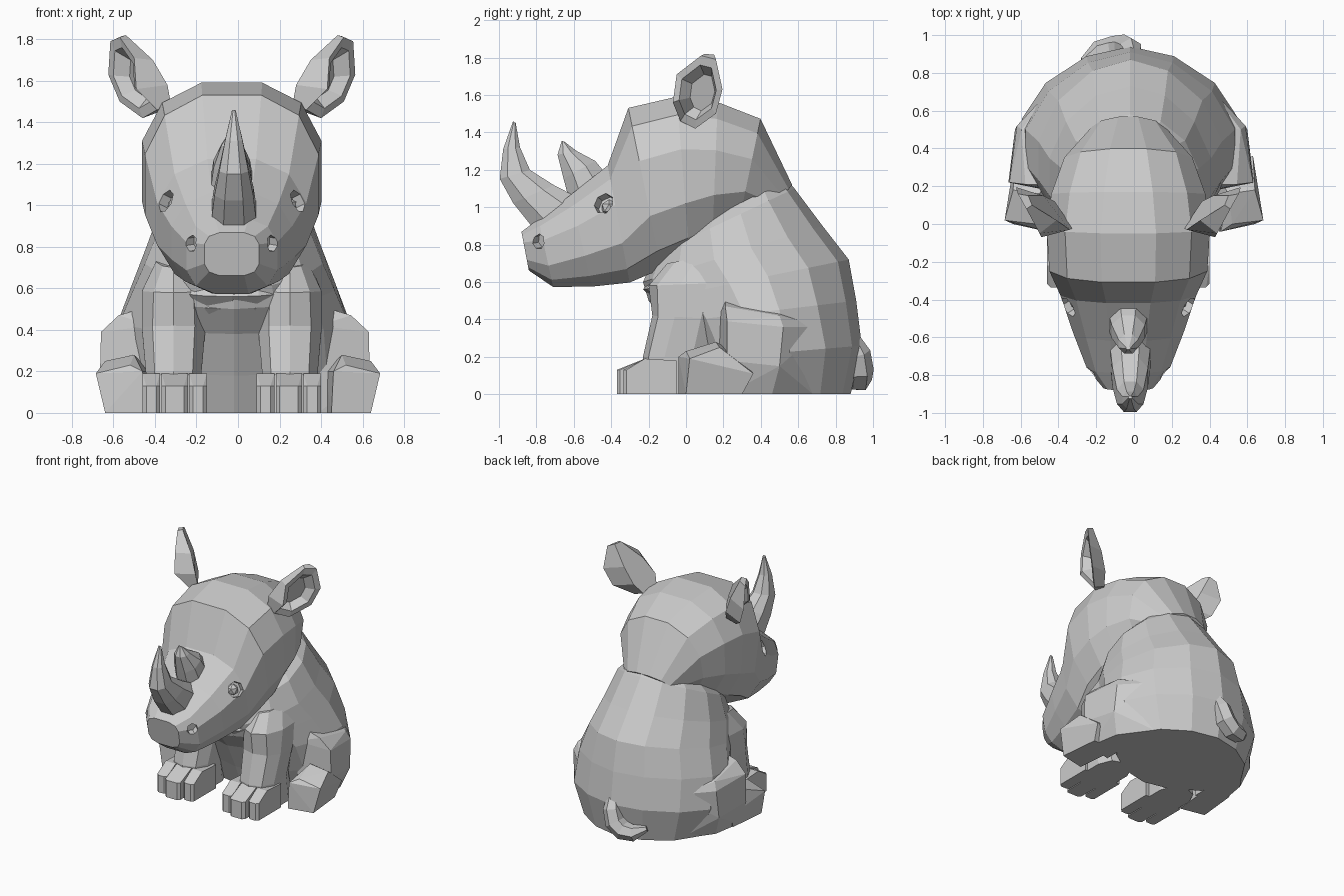
import bpy, bmesh, math
from mathutils import Vector
from mathutils.bvhtree import BVHTree

if "Cube" in bpy.data.objects:
    bpy.data.objects.remove(bpy.data.objects["Cube"])

CX = -0.03  # shared centre line of head and front legs
SIDES = ((1, "right"), (-1, "left"))


def finish(name, bm):
    bmesh.ops.recalc_face_normals(bm, faces=bm.faces)
    me = bpy.data.meshes.new(name)
    bm.to_mesh(me)
    bm.free()
    ob = bpy.data.objects.new(name, me)
    bpy.context.collection.objects.link(ob)
    return ob


def skin(name, rows):
    """Join equal-length rings of points and cap both ends."""
    bm = bmesh.new()
    rings = [[bm.verts.new(p) for p in row] for row in rows]
    n = len(rings[0])
    for r, q in zip(rings, rings[1:]):
        for i in range(n):
            j = (i + 1) % n
            bm.faces.new((r[i], r[j], q[j], q[i]))
    bm.faces.new(rings[0])
    bm.faces.new(rings[-1])
    return finish(name, bm)


def loft(name, sections, n=12, x=0.0, phase=0.0):
    """Each section: (y, z) of one end, (y, z) of the other end, half width, squareness."""
    rows = []
    for y0, z0, y1, z1, w, e in sections:
        a, b = Vector((x, y0, z0)), Vector((x, y1, z1))
        row = []
        for i in range(n):
            t = 2 * math.pi * (i + phase) / n
            c, s = math.cos(t), math.sin(t)
            c = math.copysign(abs(c) ** e, c) if abs(c) > 1e-6 else 0
            s = math.copysign(abs(s) ** e, s) if abs(s) > 1e-6 else 0
            k = 1 / math.cos(math.pi * phase / n) ** e
            row.append((a + b) / 2 + (a - b) / 2 * c * k + Vector((w * s, 0, 0)))
        rows.append(row)
    return skin(name, rows)


def hull(name, pts, side=1, cx=0.0):
    bm = bmesh.new()
    for p in pts:
        bm.verts.new((cx + side * p[0], p[1], p[2]))
    res = bmesh.ops.convex_hull(bm, input=bm.verts)
    bmesh.ops.delete(bm, geom=[v for v in res["geom_interior"] if isinstance(v, bmesh.types.BMVert)],
                     context='VERTS')
    bmesh.ops.dissolve_limit(bm, angle_limit=0.02, verts=bm.verts, edges=bm.edges)
    return finish(name, bm)


# Body: stacked sections running from belly to back
loft("body", [
    (0.08, 0.00, 0.88, 0.00, 0.50, 1.1),
    (0.00, 0.18, 0.94, 0.26, 0.59, 1.12),
    (-0.10, 0.38, 0.91, 0.50, 0.57, 1.12),
    (-0.20, 0.50, 0.87, 0.72, 0.50, 1.1),
    (-0.23, 0.60, 0.73, 0.90, 0.44, 1.05),
    (-0.16, 0.75, 0.58, 1.10, 0.37, 1),
    (0.00, 0.95, 0.48, 1.20, 0.22, 1)], n=14, x=-0.02)

# Chest folds under the chin
for k, (y, z, w) in enumerate([(-0.21, 0.56, 0.26), (-0.17, 0.50, 0.23)]):
    loft(f"chest_fold_{k + 1}", [
        (y + 0.03, z - 0.05, y + 0.3, z, w * 0.92, 1),
        (y - 0.02, z, y + 0.3, z + 0.05, w, 1),
        (y + 0.02, z + 0.06, y + 0.3, z + 0.1, w * 0.95, 1)], n=12, x=CX)

# Head: sections from the muzzle to the nape
head = loft("head", [
    (-0.88, 0.87, -0.84, 0.66, 0.135, 0.6),
    (-0.79, 0.94, -0.71, 0.57, 0.225, 0.75),
    (-0.62, 1.07, -0.50, 0.57, 0.30, 0.85),
    (-0.42, 1.23, -0.30, 0.59, 0.37, 0.85),
    (-0.31, 1.54, -0.13, 0.66, 0.43, 0.82),
    (-0.05, 1.60, 0.02, 0.73, 0.445, 0.82),
    (0.17, 1.57, 0.14, 0.80, 0.42, 0.87),
    (0.40, 1.48, 0.27, 0.86, 0.35, 0.95),
    (0.57, 1.12, 0.42, 0.96, 0.20, 1)], n=12, x=CX, phase=0.5)

# Eye and nostril sockets cut along the surface normal, with a faceted eye inside
tree = BVHTree.FromObject(head, bpy.context.evaluated_depsgraph_get())
cutters = []
for label, y, z, r in (("eye", -0.44, 1.02, 0.058), ("nostril", -0.79, 0.815, 0.04)):
    for s, sn in SIDES:
        hit, nor, _, _ = tree.ray_cast(Vector((s * 2, y, z)), Vector((-s, 0, 0)))
        if hit is None:
            continue
        if nor.x * s < 0:
            nor = -nor
        bpy.ops.mesh.primitive_cylinder_add(vertices=7, radius=r, depth=0.10, location=hit)
        cut = bpy.context.object
        cut.name = f"{sn}_{label}_cutter"
        cut.rotation_euler = nor.to_track_quat('Z', 'Y').to_euler()
        cut.hide_render = True
        cutters.append(cut)
        if label == "eye":
            bpy.ops.mesh.primitive_ico_sphere_add(subdivisions=1, radius=0.045, location=hit - nor * 0.06)
            bpy.context.object.name = f"{sn}_eye"
for cut in cutters:
    m = head.modifiers.new("socket", 'BOOLEAN')
    m.operation, m.object, m.solver = 'DIFFERENCE', cut, 'EXACT'
bpy.context.view_layer.objects.active = head
for m in list(head.modifiers):
    bpy.ops.object.modifier_apply(modifier=m.name)
for cut in cutters:
    bpy.data.objects.remove(cut)

# Horns
loft("front_horn", [
    (-0.82, 0.88, -0.58, 1.06, 0.115, 0.85),
    (-0.93, 1.02, -0.70, 1.12, 0.10, 0.85),
    (-1.00, 1.15, -0.83, 1.20, 0.075, 0.85),
    (-0.98, 1.31, -0.885, 1.32, 0.045, 0.9),
    (-0.925, 1.46, -0.91, 1.45, 0.010, 1)], n=8, x=CX + 0.01, phase=0.5)
loft("rear_horn", [
    (-0.63, 1.03, -0.42, 1.18, 0.11, 1),
    (-0.66, 1.15, -0.48, 1.25, 0.095, 1),
    (-0.69, 1.28, -0.58, 1.30, 0.055, 1),
    (-0.665, 1.355, -0.65, 1.35, 0.012, 1)], n=8, x=CX, phase=0.5)

# Ears: cups folded along an inner spine, opening outward
rim = [(0.36, -0.03, 1.46), (0.46, -0.07, 1.56), (0.47, -0.05, 1.71), (0.54, 0.08, 1.81),
       (0.585, 0.16, 1.79), (0.595, 0.195, 1.63), (0.54, 0.16, 1.50), (0.43, 0.05, 1.42)]
spine = [(0.29, -0.02, 1.47), (0.31, -0.03, 1.58), (0.38, 0.02, 1.70), (0.51, 0.10, 1.82),
         (0.53, 0.15, 1.815), (0.45, 0.15, 1.66), (0.39, 0.12, 1.53), (0.35, 0.06, 1.45)]
rim, spine = [Vector(p) for p in rim], [Vector(p) for p in spine]
mid = sum(rim, Vector()) / 8
axis = Vector((0.9, -0.43, 0))
for s, sn in SIDES:
    rows = [spine, rim, [p.lerp(mid, 0.25) for p in rim],
            [p.lerp(mid, 0.5) - axis * 0.06 for p in rim]]
    skin(f"{sn}_ear", [[(CX + s * p.x, p.y, p.z) for p in row] for row in rows])

for s, sn in SIDES:
    # Front leg
    loft(f"{sn}_front_leg", [
        (-0.23, 0.00, 0.20, 0.00, 0.135, 0.8),
        (-0.23, 0.20, 0.15, 0.20, 0.14, 0.8),
        (-0.18, 0.42, 0.20, 0.40, 0.16, 0.85),
        (-0.20, 0.58, 0.30, 0.60, 0.16, 0.95),
        (-0.10, 0.70, 0.35, 0.78, 0.09, 1)], n=10, x=CX + s * 0.28)
    # Front foot with three toes
    for t, (x0, x1, y) in enumerate([(0.12, 0.205, -0.335), (0.212, 0.338, -0.37), (0.345, 0.43, -0.335)]):
        c = 0.018
        pts = [(x, yy, z) for x, yy in ((x0, y + c), (x0 + c, y), (x1 - c, y), (x1, y + c)) for z in (0, 0.13)]
        pts += [(x, yy, z) for x in (x0, x1) for yy, z in ((-0.22, 0.19), (-0.05, 0.18), (-0.05, 0))]
        hull(f"{sn}_front_toe_{t + 1}", pts, s, CX)
    # Thigh
    hull(f"{sn}_thigh", [
        (0.40, 0.17, 0.0), (0.40, 0.17, 0.42), (0.46, 0.21, 0.50), (0.56, 0.21, 0.47),
        (0.645, 0.22, 0.39), (0.65, 0.22, 0.18), (0.60, 0.22, 0.0), (0.44, 0.52, 0.46),
        (0.58, 0.50, 0.42), (0.605, 0.52, 0.36), (0.615, 0.50, 0.15), (0.56, 0.46, 0.0),
        (0.40, 0.74, 0.36), (0.40, 0.68, 0.0)], s, -0.015)
    # Hind foot
    hull(f"{sn}_hind_foot", [
        (0.45, -0.04, 0.0), (0.46, -0.04, 0.20), (0.64, 0.00, 0.0), (0.685, 0.02, 0.19),
        (0.52, 0.00, 0.23), (0.50, 0.16, 0.28), (0.64, 0.18, 0.25), (0.63, 0.36, 0.11),
        (0.61, 0.30, 0.0), (0.42, 0.30, 0.0), (0.42, 0.30, 0.2)], s)

# Tail: tapered tube curling to one side
cu = bpy.data.curves.new("tail", 'CURVE')
cu.dimensions = '3D'
cu.bevel_depth, cu.bevel_resolution, cu.use_fill_caps = 0.07, 1, True
path = [(0.0, 0.88, 0.32, 0.5), (-0.02, 0.92, 0.22, 0.95), (-0.05, 0.93, 0.13, 1.05),
        (-0.11, 0.925, 0.08, 1.0), (-0.19, 0.91, 0.075, 0.85), (-0.27, 0.86, 0.11, 0.3)]
sp = cu.splines.new('POLY')
sp.points.add(len(path) - 1)
for p, (x, y, z, r) in zip(sp.points, path):
    p.co, p.radius = (x, y, z, 1), r
sp.use_smooth = False
tail = bpy.data.objects.new("tail", cu)
bpy.context.collection.objects.link(tail)
bpy.ops.object.select_all(action='DESELECT')
tail.select_set(True)
bpy.context.view_layer.objects.active = tail
bpy.ops.object.convert(target='MESH')
